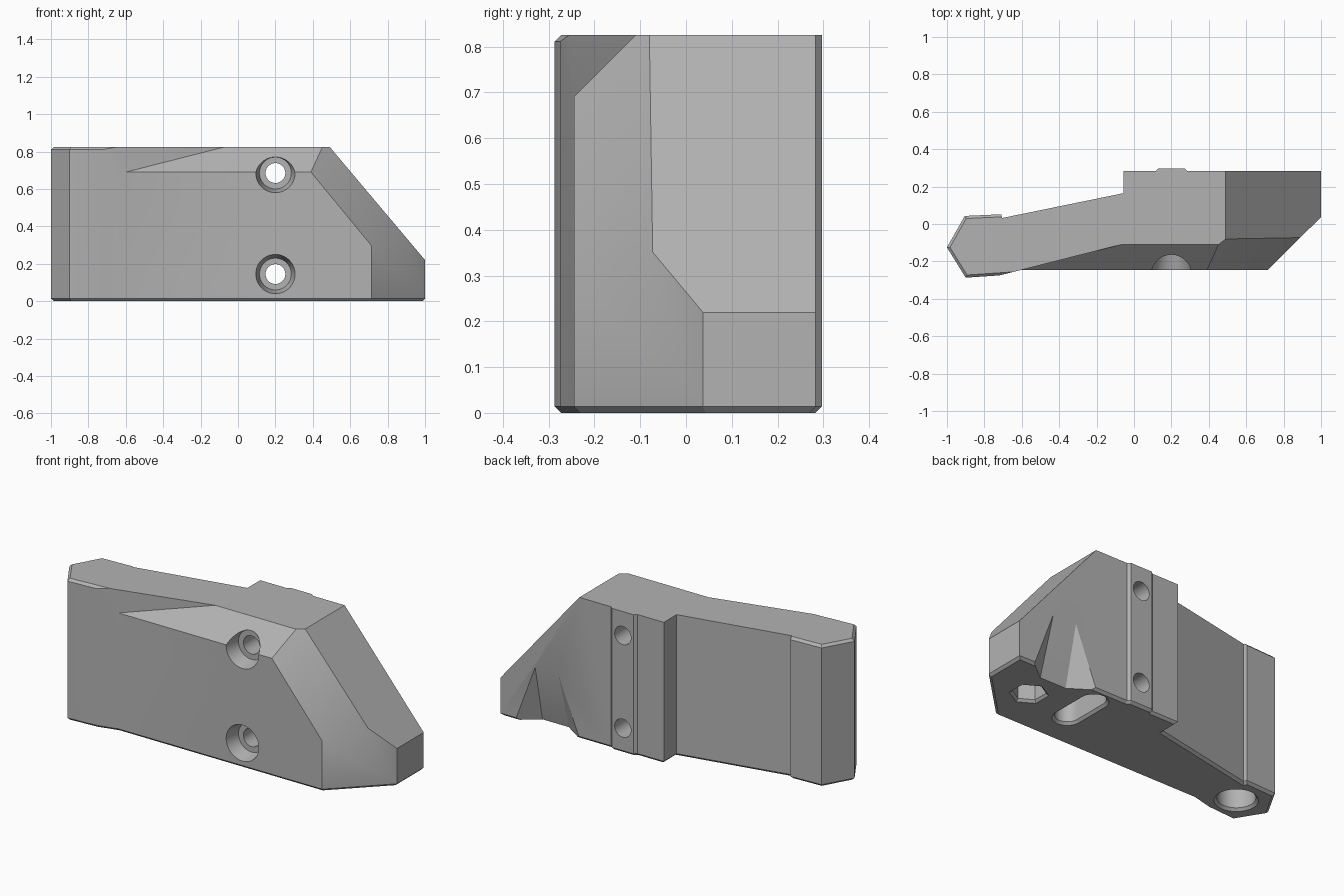
import bpy, bmesh, math
from mathutils import Vector

if "Cube" in bpy.data.objects:
    bpy.data.objects.remove(bpy.data.objects["Cube"])

TOP = 0.825
BEVEL = 0.014

grey = bpy.data.materials.new("plain grey")
grey.use_nodes = True
grey.diffuse_color = (0.45, 0.45, 0.45, 1)
grey.node_tree.nodes["Principled BSDF"].inputs["Base Color"].default_value = (0.45, 0.45, 0.45, 1)


def to_object(bm, name):
    bmesh.ops.recalc_face_normals(bm, faces=bm.faces)
    mesh = bpy.data.meshes.new(name)
    bm.to_mesh(mesh)
    bm.free()
    mesh.materials.append(grey)
    obj = bpy.data.objects.new(name, mesh)
    bpy.context.collection.objects.link(obj)
    return obj


def slice_off(bm, point, normal):
    """Cut away everything on the normal's side and cap the opening."""
    geom = bm.verts[:] + bm.edges[:] + bm.faces[:]
    bmesh.ops.bisect_plane(bm, geom=geom, dist=1e-5, plane_co=point,
                           plane_no=normal, clear_outer=True)
    rim = [e for e in bm.edges if e.is_boundary]
    bmesh.ops.holes_fill(bm, edges=rim, sides=0)


def carve(body, points):
    """Subtract the convex hull of the points."""
    bm = bmesh.new()
    for p in points:
        bm.verts.new(p)
    hull = bmesh.ops.convex_hull(bm, input=bm.verts[:])
    bmesh.ops.delete(bm, geom=list({v for v in hull["geom_interior"] if isinstance(v, bmesh.types.BMVert)}),
                     context='VERTS')
    bmesh.ops.dissolve_limit(bm, angle_limit=0.01, verts=bm.verts[:], edges=bm.edges[:])
    cutter = to_object(bm, "cutter")
    cutter.hide_render = True
    mod = body.modifiers.new("cut", 'BOOLEAN')
    mod.operation = 'DIFFERENCE'
    mod.solver = 'EXACT'
    mod.object = cutter
    bpy.context.view_layer.objects.active = body
    bpy.ops.object.modifier_apply(modifier=mod.name)
    bpy.data.objects.remove(cutter)


def ring(x, y, z, r, axis='Z', n=40, turn=0.0):
    pts = []
    for i in range(n):
        a = turn + math.tau * i / n
        u, v = r * math.cos(a), r * math.sin(a)
        pts.append((x + u, y + v, z) if axis == 'Z' else (x + u, y, z + v))
    return pts


# Body: plan outline raised to full height
outline = [(-1, -0.125), (-0.9, -0.287), (-0.72, -0.275), (-0.6, -0.245), (0.715, -0.245),
           (1, 0.037), (1, 0.283), (0.285, 0.283), (0.27, 0.297), (0.13, 0.297),
           (0.115, 0.283), (-0.055, 0.283), (-0.055, 0.165), (-0.705, 0.032),
           (-0.71, 0.052), (-0.905, 0.043)]
bm = bmesh.new()
base = bm.faces.new([bm.verts.new((x, y, 0)) for x, y in outline])
lifted = bmesh.ops.extrude_face_region(bm, geom=[base])["geom"]
bmesh.ops.translate(bm, vec=(0, 0, TOP), verts=[v for v in lifted if isinstance(v, bmesh.types.BMVert)])
bmesh.ops.recalc_face_normals(bm, faces=bm.faces)

# Small chamfer around the underside and the top of the narrow end
rim = [e for e in bm.edges if all(v.co.z < 0.01 for v in e.verts)
       or all(v.co.z > 0.8 and v.co.x < -0.708 for v in e.verts)]
bmesh.ops.bevel(bm, geom=rim, offset=BEVEL, offset_type='OFFSET', segments=1, affect='EDGES')

# Long end slope, then the chamfer along its front edge
slice_off(bm, (0.49, 0, TOP), Vector((0.603, 0, 0.508)))
a, b, c = Vector((0.39, -0.245, 0.69)), Vector((0.715, -0.245, 0.295)), Vector((0.49, -0.08, TOP))
normal = (b - a).cross(c - a).normalized()
slice_off(bm, a, normal if normal.x > 0 else -normal)
body = to_object(bm, "bracket_body")

# Wedge along the top front edge
carve(body, [(-0.6, -0.4, 0.535), (-0.6, -0.245, 0.69), (-0.6, -0.245, 0.905),
             (-0.6, -0.4, 0.905), (0.245, -0.03, 0.905), (1.2, -0.03, 0.905),
             (1.2, -0.4, 0.535), (1.2, -0.4, 0.905)])

# Flared scoop at the foot of the back
carve(body, [(x, y, z) for x, z in ((0.48, -0.02), (0.91, -0.02), (0.775, 0.34), (0.625, 0.34))
             for y in (0.283, 0.4)] + [(0.79, 0.19, -0.02), (0.62, 0.19, -0.02)])

# Two screw holes with tapered counterbores
for z in (0.145, 0.685):
    carve(body, ring(0.2, -0.3, z, 0.118, 'Y') + ring(0.2, -0.16, z, 0.085, 'Y'))
    carve(body, ring(0.2, -0.2, z, 0.053, 'Y') + ring(0.2, 0.4, z, 0.053, 'Y'))

# Round, slotted and hexagonal sockets in the underside, each with a chamfered mouth
sockets = [([(-0.785, -0.122)], 0.1, 40, 0.6),
           ([(0.42, -0.03), (0.42, 0.18)], 0.065, 40, 0.3),
           ([(0.725, 0.03)], 0.088, 6, 0.15)]
for centres, r, n, depth in sockets:
    for low, high, r_low, r_high in ((-0.02, depth, r, r), (-0.01, 0.014, r + 0.024, r)):
        pts = []
        for x, y in centres:
            pts += ring(x, y, low, r_low, n=n, turn=math.pi / 2)
            pts += ring(x, y, high, r_high, n=n, turn=math.pi / 2)
        carve(body, pts)

# Soften shallow angles only
bpy.ops.object.select_all(action='DESELECT')
body.select_set(True)
bpy.context.view_layer.objects.active = body
bpy.ops.object.shade_smooth_by_angle(angle=math.radians(30))
